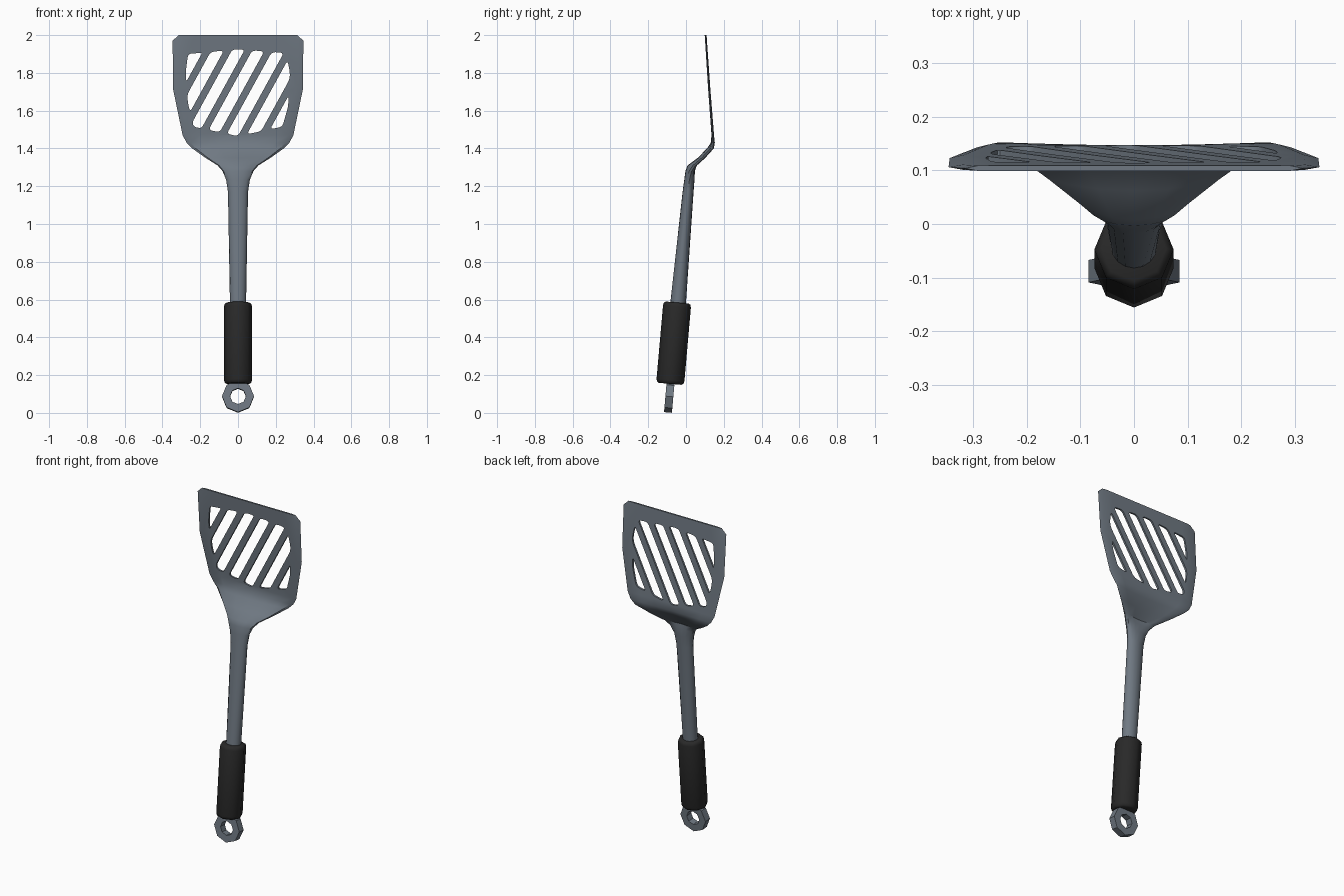
import bpy, bmesh, math
from mathutils import Vector, Matrix

if "Cube" in bpy.data.objects:
    bpy.data.objects.remove(bpy.data.objects["Cube"])


def material(name, rgb):
    m = bpy.data.materials.new(name)
    m.diffuse_color = (*rgb, 1)
    m.use_nodes = True
    m.node_tree.nodes["Principled BSDF"].inputs["Base Color"].default_value = m.diffuse_color
    return m


GREY = material("blue grey metal", (0.16, 0.19, 0.225))
BLACK = material("black rubber", (0.022, 0.022, 0.022))


def add_object(name, bm, mat=None):
    bmesh.ops.recalc_face_normals(bm, faces=bm.faces)
    me = bpy.data.meshes.new(name)
    bm.to_mesh(me)
    bm.free()
    ob = bpy.data.objects.new(name, me)
    bpy.context.collection.objects.link(ob)
    if mat:
        me.materials.append(mat)
    bpy.ops.object.select_all(action='DESELECT')
    ob.select_set(True)
    bpy.context.view_layer.objects.active = ob
    return ob


def loft(rings):
    bm = bmesh.new()
    rows = [[bm.verts.new(p) for p in ring] for ring in rings]
    n = len(rows[0])
    for a, b in zip(rows, rows[1:]):
        for i in range(n):
            j = (i + 1) % n
            bm.faces.new((a[i], a[j], b[j], b[i]))
    bm.faces.new(rows[0])
    bm.faces.new(rows[-1])
    return bm


def section(z, w, cy, d, curve, p, n=16):
    # round (p=2) to flat (large p) cross-section, edges swept back by curve
    ring = []
    for i in range(n):
        t = 2 * math.pi * i / n
        u = math.cos(t)
        h = max(0, 1 - abs(u) ** p) ** (1 / p)
        s = 0 if i in (0, n // 2) else math.copysign(1, math.sin(t))
        ring.append((w * u, cy + s * d * h + curve * u * u, z))
    return ring


# Shaft flowing through the scooped neck into the thin blade
SECTIONS = [
    (0.50, .042, -.049, .041, 0, 2), (0.60, .043, -.040, .041, 0, 2),
    (1.17, .053, .011, .029, 0, 2), (1.235, .063, .018, .027, 0, 2.2),
    (1.28, .082, .022, .025, .008, 2.5), (1.31, .108, .026, .018, .025, 3),
    (1.35, .172, .074, .012, .022, 5), (1.40, .242, .120, .009, .022, 8),
    (1.43, .272, .139, .008, .007, 10), (1.47, .293, .141, .006, .002, 12),
    (1.715, .344, .123, .006, 0, 12), (1.97, .346, .106, .005, 0, 12),
    (2.0, .315, .104, .005, 0, 12)]
blade = add_object("blade_and_shaft", loft([section(*s) for s in SECTIONS]), GREY)

# Slanted slots: diagonal strips clipped to the slotted area, corners rounded
AREA = [(-.265, 1.90), (0, 1.925), (.255, 1.905), (.275, 1.80), (.265, 1.62),
        (.235, 1.515), (0, 1.465), (-.235, 1.515), (-.265, 1.64), (-.277, 1.80)]
SLOPE, HALF = 0.55, 0.033
cut = bmesh.new()
for k in range(-3, 4):
    x0 = -.012 + .108 * k
    bm = bmesh.new()
    bm.faces.new([bm.verts.new((x, -.1, z)) for x, z in AREA])
    for s in (-1, 1):
        bmesh.ops.bisect_plane(bm, geom=bm.verts[:] + bm.edges[:] + bm.faces[:],
                               plane_co=(x0 + s * HALF, 0, 1.70),
                               plane_no=(s, 0, -s * SLOPE), clear_outer=True)
    bmesh.ops.remove_doubles(bm, verts=bm.verts, dist=.006)
    bmesh.ops.bevel(bm, geom=bm.verts[:], offset=.018, segments=3, profile=.5,
                    affect='VERTICES', clamp_overlap=True)
    bmesh.ops.remove_doubles(bm, verts=bm.verts, dist=.0005)
    for f in bm.faces:
        pts = [v.co.copy() for v in f.verts]
        near = [cut.verts.new(p) for p in pts]
        far = [cut.verts.new(p + Vector((0, .5, 0))) for p in pts]
        cut.faces.new(near)
        cut.faces.new(far[::-1])
        for i in range(len(pts)):
            j = (i + 1) % len(pts)
            cut.faces.new((near[j], near[i], far[i], far[j]))
    bm.free()
cutter = add_object("slot_cutter", cut)
cutter.hide_render = True
mod = blade.modifiers.new("slots", 'BOOLEAN')
mod.operation, mod.solver, mod.object = 'DIFFERENCE', 'EXACT', cutter
bpy.ops.object.select_all(action='DESELECT')
blade.select_set(True)
bpy.context.view_layer.objects.active = blade
bpy.ops.object.modifier_apply(modifier=mod.name)
bpy.data.objects.remove(cutter)
bpy.ops.object.shade_smooth_by_angle(angle=math.radians(35))

TILT = Matrix.Rotation(-math.atan(.088), 4, 'X')


def octagon(r, z, n=8):
    return [(r * math.cos(2 * math.pi * i / n), r * math.sin(2 * math.pi * i / n), z)
            for i in range(n)]


# Octagonal rubber grip with softened ends
L = .216
bm = loft([octagon(r, z) for r, z in
           ((.060, -L), (.070, -L + .006), (.074, -L + .02),
            (.074, L - .02), (.070, L - .006), (.060, L))])
bm.transform(Matrix.Translation((0, -.065, .369)) @ TILT)
add_object("grip", bm, BLACK)
bpy.ops.object.shade_smooth_by_angle(angle=math.radians(50))

# Hanging ring: octagonal loop with a hole
bm = bmesh.new()
loops = [[bm.verts.new((x, h, z)) for x, z, _ in octagon(r, 0)]
         for r, h in ((.085, -.021), (.085, .021), (.042, .021), (.042, -.021))]
for a, b in zip(loops, loops[1:] + loops[:1]):
    for i in range(8):
        j = (i + 1) % 8
        bm.faces.new((a[i], a[j], b[j], b[i]))
bm.transform(Matrix.Translation((0, -.088, .087)) @ TILT)
add_object("hanging_ring", bm, GREY)
bpy.ops.object.shade_smooth_by_angle(angle=math.radians(30))
